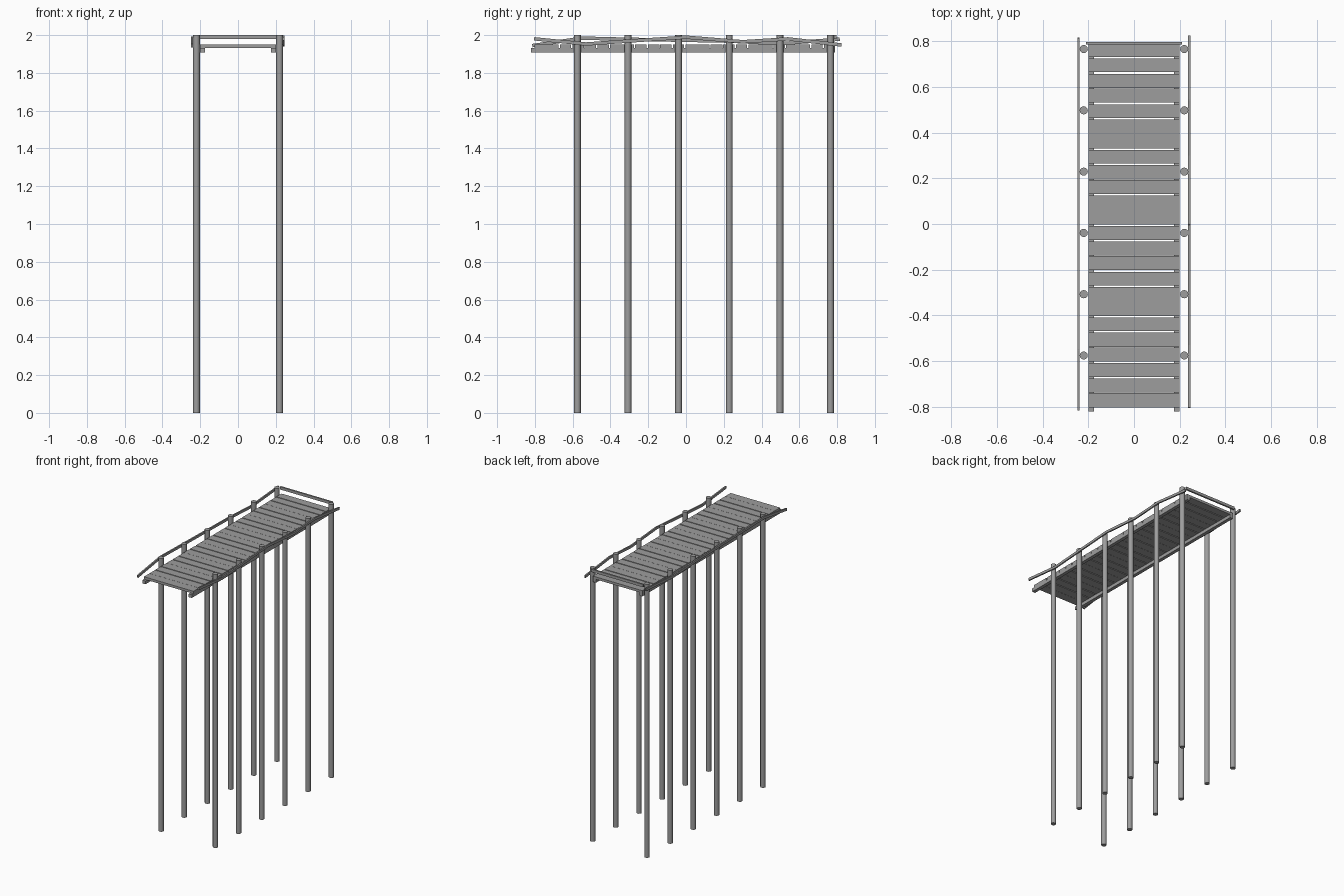
import bpy, math
from mathutils import Vector

cube = bpy.data.objects.get("Cube")
if cube:
    bpy.data.objects.remove(cube, do_unlink=True)

wood = bpy.data.materials.new("weathered_grey")
wood.use_nodes = True
GREY = (0.34, 0.34, 0.34, 1)
wood.diffuse_color = GREY
wood.node_tree.nodes["Principled BSDF"].inputs["Base Color"].default_value = GREY


def box(name, centre, size, tilt=0):
    bpy.ops.mesh.primitive_cube_add(size=1, location=centre, rotation=(tilt, 0, 0))
    ob = bpy.context.object
    ob.name = name
    ob.scale = size
    ob.data.materials.append(wood)
    return ob


def board(name, x, start, end):
    # Tilted board between two (y, z) points, slightly overlapping its neighbours
    a, b = Vector(start), Vector(end)
    mid, d = (a + b) / 2, b - a
    box(name, (x, mid.x, mid.y), (0.01, d.length + 0.008, 0.018), math.atan2(d.y, d.x))


# Posts
for side, x in (("left", 0.22), ("right", -0.22)):
    for i in range(6):
        bpy.ops.mesh.primitive_cylinder_add(vertices=12, radius=0.018, depth=2,
                                            location=(x, -0.575 + 0.268 * i, 1))
        post = bpy.context.object
        post.name = f"{side}_post_{i + 1}"
        post.data.materials.append(wood)
        bpy.ops.object.shade_smooth_by_angle(angle=math.radians(35))
    # Beam under the deck edge
    box(side + "_beam", (math.copysign(0.1875, x), -0.015, 1.92), (0.025, 1.61, 0.024))

# Deck planks, some butted tightly together
PITCH, COUNT, FRONT = 0.0666, 24, -0.805
tight = {1, 4, 7, 10, 13, 15, 18, 21}


def half_gap(i):
    return 0.0006 if i in tight else 0.0035


for i in range(COUNT):
    y0 = FRONT + i * PITCH + half_gap(i)
    y1 = FRONT + (i + 1) * PITCH - half_gap(i + 1)
    box(f"deck_plank_{i + 1}", (0, (y0 + y1) / 2, 1.941), (0.4, y1 - y0, 0.018))

# Crooked side rails
left_path = [(-0.8, 1.98), (-0.53, 1.953), (0, 1.989), (0.3, 1.965), (0.54, 1.98), (0.82, 1.948)]
right_path = [(-0.81, 1.945), (-0.55, 1.984), (-0.3, 1.978), (0.23, 1.968), (0.5, 1.955), (0.81, 1.978)]
for side, x, path in (("left", 0.241, left_path), ("right", -0.243, right_path)):
    for i, (a, b) in enumerate(zip(path, path[1:])):
        board(f"{side}_rail_{i + 1}", x, a, b)

# Rail across the back end
box("back_rail", (0, 0.79, 1.99), (0.42, 0.012, 0.02))
